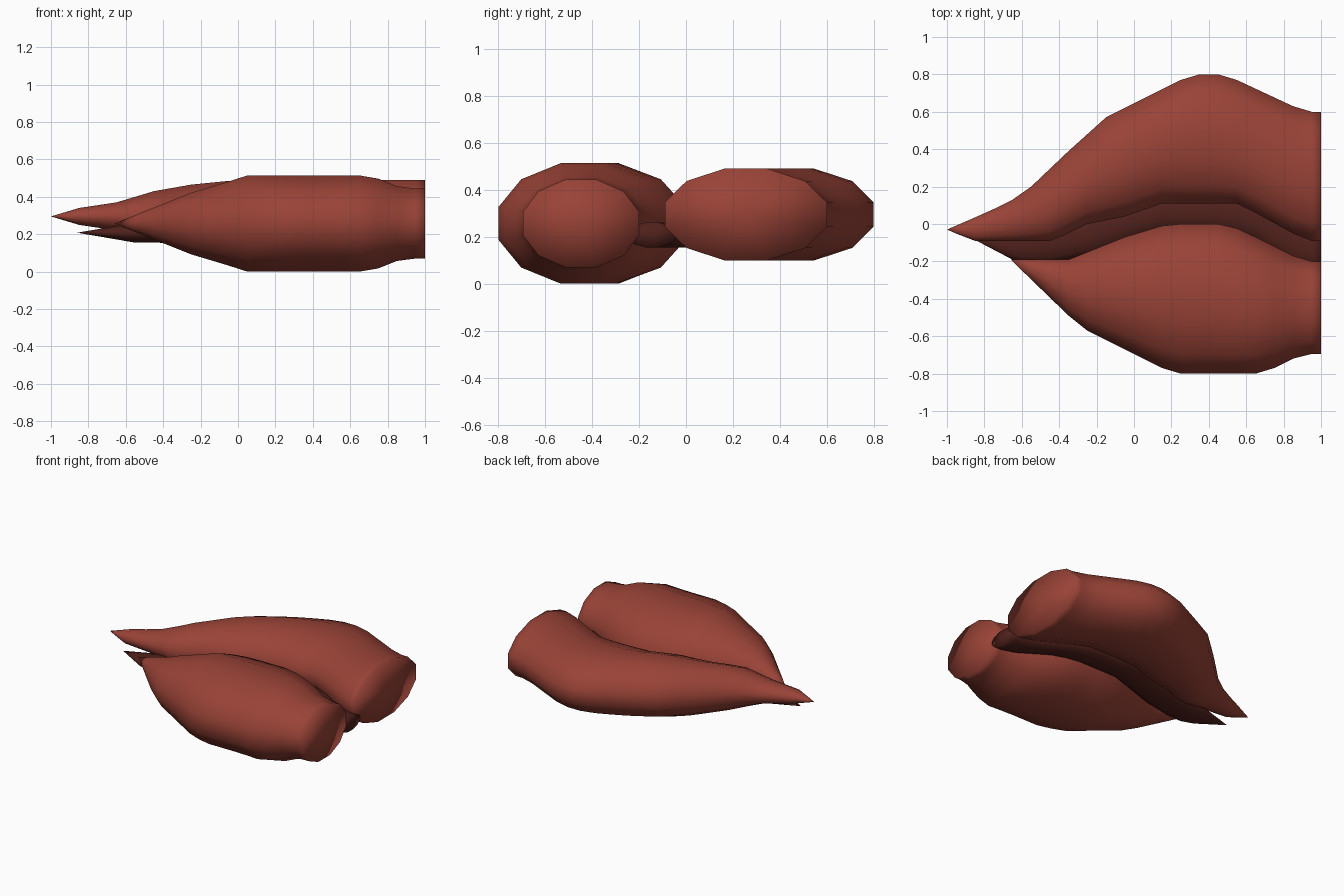
import bpy, bmesh
from math import cos, sin, pi

SIDES = 12


def material(name, color):
    m = bpy.data.materials.new(name)
    m.diffuse_color = (*color, 1)
    return m


def sample(points, x):
    # piecewise-linear profile lookup
    for (x0, v0), (x1, v1) in zip(points, points[1:]):
        if x <= x1:
            return v0 + (v1 - v0) * (x - x0) / (x1 - x0)
    return points[-1][1]


def loft(name, tip, inner, outer, half_height, mat):
    """Skin twelve-sided rings from a pointed tip to a flat cut end at x = 1."""
    bm = bmesh.new()
    x0, y0, z0 = tip
    stations = [-0.95 + 0.1 * i for i in range(20)] + [1.0]
    rings = []
    r = 1 / cos(pi / SIDES)
    for x in stations:
        if x < x0 + 0.04:
            continue
        a, b, h = sample(inner, x), sample(outer, x), sample(half_height, x)
        rings.append([bm.verts.new((x, (a + b) / 2 + (b - a) / 2 * r * cos(t), z0 + h * r * sin(t)))
                      for t in [2 * pi * (k + 0.5) / SIDES for k in range(SIDES)]])
    point = bm.verts.new(tip)
    end = bm.verts.new((1, (sample(inner, 1) + sample(outer, 1)) / 2, z0))
    for k in range(SIDES):
        n = (k + 1) % SIDES
        bm.faces.new((point, rings[0][k], rings[0][n]))
        bm.faces.new((end, rings[-1][n], rings[-1][k]))
        for p, q in zip(rings, rings[1:]):
            bm.faces.new((p[k], p[n], q[n], q[k]))
    bmesh.ops.recalc_face_normals(bm, faces=bm.faces)
    for f in bm.faces:
        f.smooth = True
    me = bpy.data.meshes.new(name)
    bm.to_mesh(me)
    bm.free()
    me.materials.append(mat)
    ob = bpy.data.objects.new(name, me)
    bpy.context.collection.objects.link(ob)
    return ob


flesh = material("muscle_red", (0.32, 0.056, 0.038))
dark = material("deep_red", (0.08, 0.015, 0.011))

# Long curved lobe at the back
loft("back_lobe", (-1, -0.03, 0.295),
     [(-1, -0.03), (-0.86, -0.09), (-0.45, -0.09), (-0.35, -0.05), (-0.25, 0.0), (-0.05, 0.04),
      (0.15, 0.11), (0.55, 0.11), (0.65, 0.06), (0.85, -0.05), (0.95, -0.09), (1, -0.09)],
     [(-1, -0.03), (-0.77, 0.07), (-0.65, 0.13), (-0.55, 0.2), (-0.35, 0.39), (-0.15, 0.57),
      (0.05, 0.67), (0.25, 0.77), (0.35, 0.8), (0.45, 0.8), (0.55, 0.77), (0.85, 0.63), (0.95, 0.6), (1, 0.6)],
     [(-1, 0), (-0.85, 0.045), (-0.65, 0.075), (-0.45, 0.135), (-0.25, 0.17), (-0.05, 0.19), (0.05, 0.195), (1, 0.195)],
     flesh)

# Plump lobe at the front
loft("front_lobe", (-0.66, -0.19, 0.257),
     [(-0.66, -0.19), (-0.35, -0.19), (-0.25, -0.15), (-0.05, -0.07), (0.15, -0.01), (0.25, 0.0),
      (0.5, 0.0), (0.65, -0.07), (0.85, -0.17), (0.95, -0.2), (1, -0.2)],
     [(-0.66, -0.19), (-0.35, -0.49), (-0.25, -0.57), (-0.05, -0.67), (0.15, -0.77), (0.25, -0.8),
      (0.65, -0.8), (0.75, -0.77), (0.85, -0.72), (0.95, -0.695), (1, -0.695)],
     [(-0.66, 0), (-0.45, 0.085), (-0.25, 0.165), (-0.05, 0.225), (0.05, 0.257), (0.65, 0.257),
      (0.75, 0.24), (0.85, 0.2), (0.95, 0.187), (1, 0.187)],
     flesh)

# Thin deep strip filling the groove between the lobes
loft("middle_strip", (-0.86, -0.08, 0.208),
     [(-0.86, -0.08), (-0.65, -0.19), (-0.55, -0.21), (-0.45, -0.21), (-0.25, -0.17), (0.15, -0.04),
      (0.5, -0.04), (0.65, -0.09), (0.85, -0.22), (0.95, -0.25), (1, -0.25)],
     [(-0.86, -0.08), (-0.55, 0.0), (-0.35, 0.02), (-0.05, 0.1), (0.15, 0.16),
      (0.5, 0.16), (0.65, 0.11), (0.85, 0.0), (0.95, -0.04), (1, -0.04)],
     [(-0.86, 0), (-0.55, 0.053), (1, 0.053)],
     dark)
